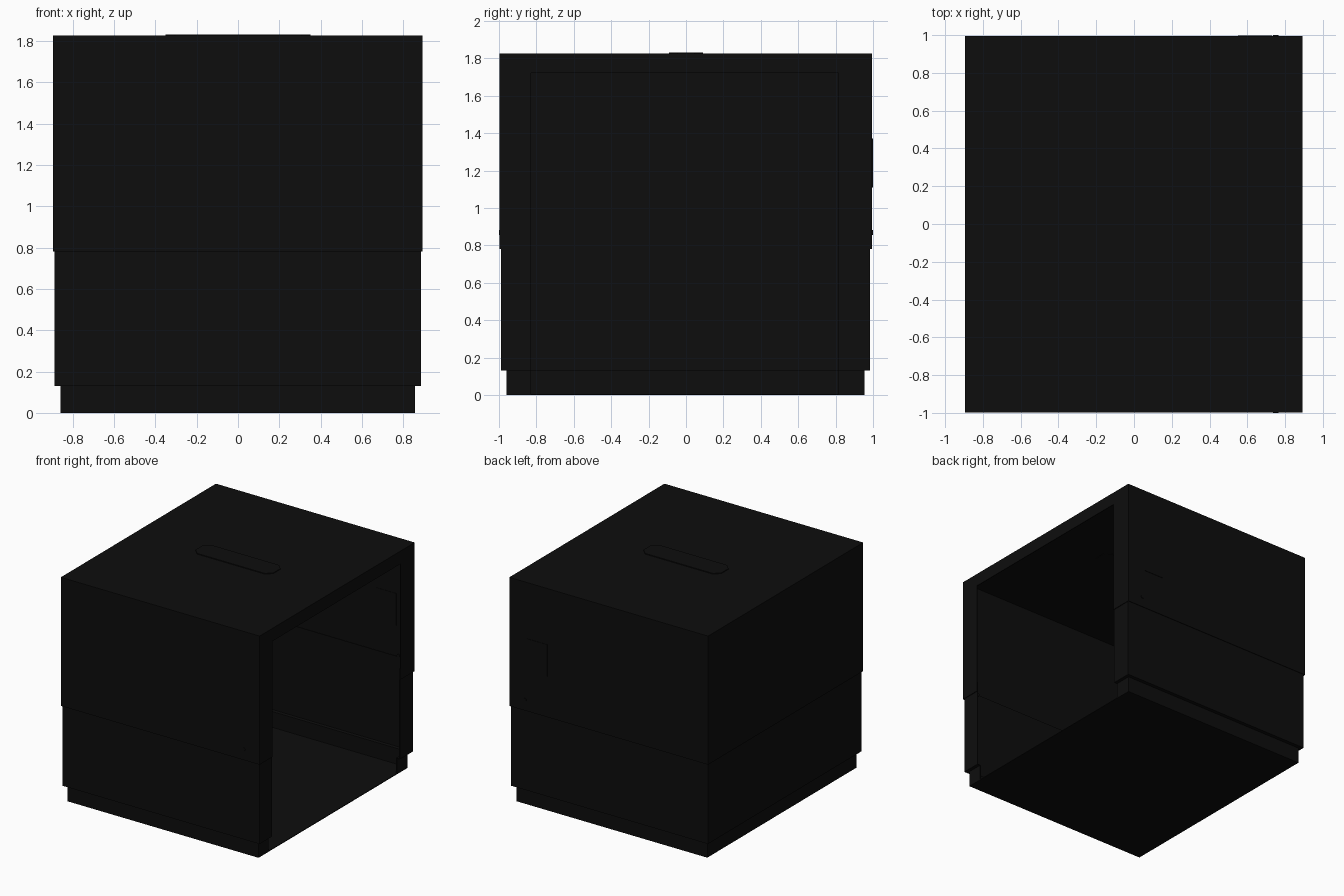
import bpy, bmesh, math

if "Cube" in bpy.data.objects:
    bpy.data.objects.remove(bpy.data.objects["Cube"])

black = bpy.data.materials.new("black")
black.diffuse_color = (0.004, 0.004, 0.004, 1)
black.use_nodes = True
black.node_tree.nodes["Principled BSDF"].inputs["Base Color"].default_value = black.diffuse_color

OPEN_Y0, OPEN_Y1 = -0.83, 0.815   # opening in the right side


def finish(name, bm):
    me = bpy.data.meshes.new(name)
    bm.to_mesh(me)
    bm.free()
    me.materials.append(black)
    ob = bpy.data.objects.new(name, me)
    bpy.context.collection.objects.link(ob)
    return ob


def box(name, x0, x1, y0, y1, z0, z1):
    bm = bmesh.new()
    bmesh.ops.create_cube(bm, size=1)
    for v in bm.verts:
        v.co = ((x0 + x1) / 2 + v.co.x * (x1 - x0),
                (y0 + y1) / 2 + v.co.y * (y1 - y0),
                (z0 + z1) / 2 + v.co.z * (z1 - z0))
    return finish(name, bm)


def sleeve(name, levels, thick=0.006):
    """C-shaped thin wall, open on +x; levels are (z, x0, x1, y0, y1)."""
    bm = bmesh.new()
    rows = []
    for z, x0, x1, y0, y1 in levels:
        path = [(x1, OPEN_Y0), (x1, y0), (x0, y0), (x0, y1), (x1, y1), (x1, OPEN_Y1)]
        rows.append([bm.verts.new((x, y, z)) for x, y in path])
    for lo, hi in zip(rows, rows[1:]):
        for i in range(len(lo) - 1):
            a, b, c, d = lo[i], hi[i], hi[i + 1], lo[i + 1]
            if (a.co - b.co).length > 1e-5:
                bm.faces.new((a, b, c, d))
            else:
                bm.faces.new((b, c, d))
    ob = finish(name, bm)
    m = ob.modifiers.new("thickness", 'SOLIDIFY')
    m.thickness = thick
    m.offset = -1
    return ob


def prism(name, pts, z0, z1):
    bm = bmesh.new()
    f = bm.faces.new([bm.verts.new((x, y, z0)) for x, y in pts])
    r = bmesh.ops.extrude_face_region(bm, geom=[f])
    for v in r["geom"]:
        if isinstance(v, bmesh.types.BMVert):
            v.co.z = z1
    bmesh.ops.recalc_face_normals(bm, faces=bm.faces)
    return finish(name, bm)


base = (-0.86, 0.857, -0.96, 0.955)
mid = (-0.887, 0.885, -0.988, 0.985)
lid = (-0.895, 0.892, -0.997, 0.995)

# walls: recessed plinth, lower body, overlapping upper body
sleeve("plinth_wall", [(0, *base), (0.13, *base)])
sleeve("lower_wall", [(0.13, *mid), (0.865, *mid)])
sleeve("upper_wall", [(0.78, *lid), (1.825, *lid)])
# ledge closing the step between plinth and lower body
for n, b in {"front": (-0.887, 0.885, -0.988, -0.955), "back": (-0.887, 0.885, 0.95, 0.985),
             "left": (-0.887, -0.855, -0.955, 0.95)}.items():
    box("ledge_" + n, *b, 0.13, 0.134)
box("ledge_right_front", 0.852, 0.885, -0.955, OPEN_Y0, 0.13, 0.134)
box("ledge_right_back", 0.852, 0.885, OPEN_Y1, 0.95, 0.13, 0.134)

# floor, roof and the header above the opening
box("floor", *base, 0, 0.006)
box("roof", *lid, 1.819, 1.825)
box("opening_header", 0.886, 0.892, OPEN_Y0, OPEN_Y1, 1.72, 1.822)

# long plate with cut corners on the roof
c = 0.045
prism("roof_plate", [(-0.35, -0.09 + c), (-0.35 + c, -0.09), (0.35 - c, -0.09), (0.35, -0.09 + c),
                     (0.35, 0.09 - c), (0.35 - c, 0.09), (-0.35 + c, 0.09), (-0.35, 0.09 - c)],
      1.816, 1.831)

# small panel on the back
box("back_panel", 0.55, 0.73, 0.987, 0.999, 1.11, 1.37)

# pins through the front and back walls
for n, y in (("front", -0.991), ("back", 0.991)):
    bm = bmesh.new()
    bmesh.ops.create_cone(bm, cap_ends=True, segments=12, radius1=0.014, radius2=0.014, depth=0.018)
    for v in bm.verts:
        v.co = (0.75 + v.co.x, y + v.co.z, 0.868 + v.co.y)
    bmesh.ops.recalc_face_normals(bm, faces=bm.faces)
    finish("pin_" + n, bm)
